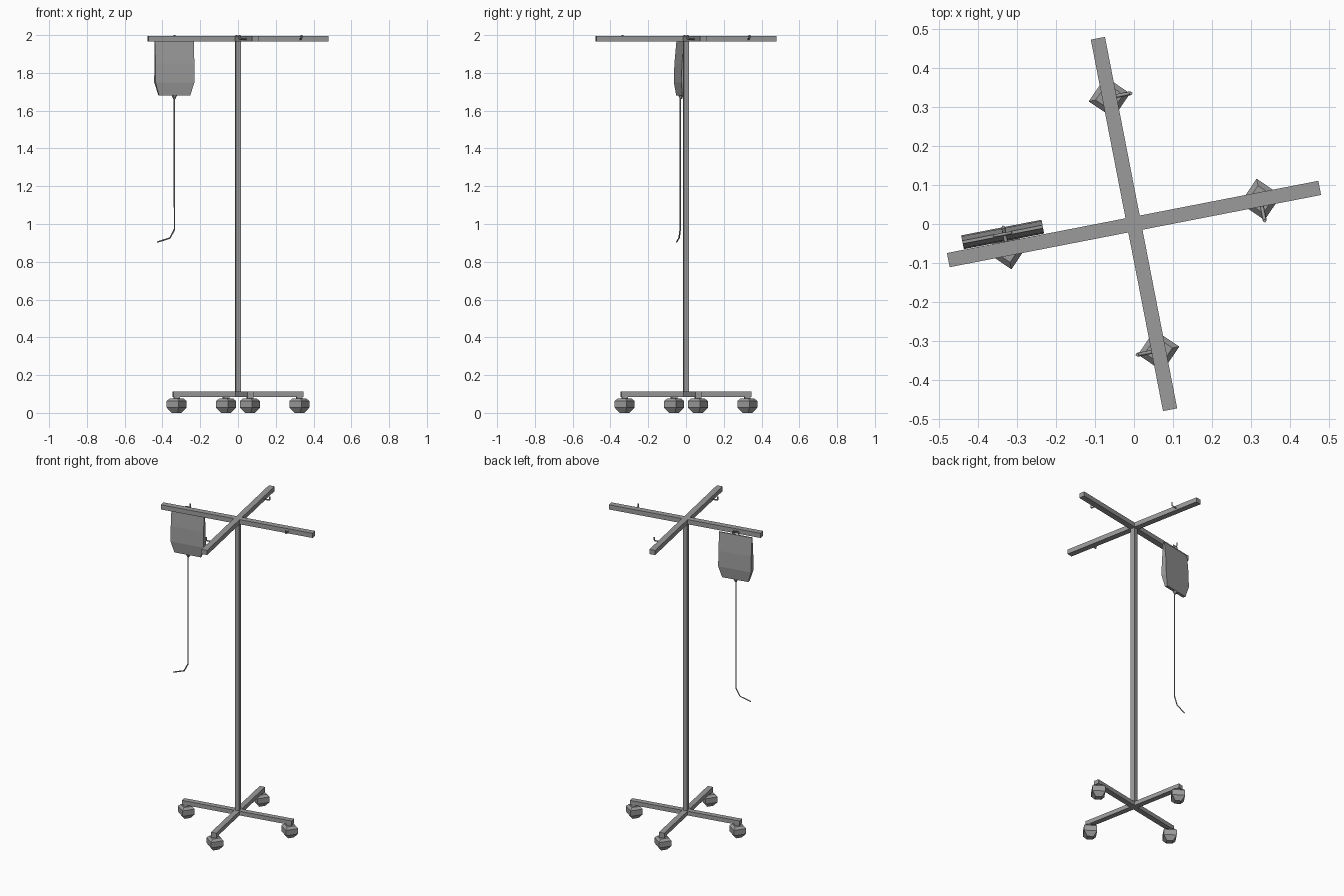
import bpy, bmesh
from math import radians, cos, sin, pi
from mathutils import Matrix, Vector

cube = bpy.data.objects.get("Cube")
if cube:
    bpy.data.objects.remove(cube)

grey = bpy.data.materials.new("plain_grey")
grey.use_nodes = True
COLOUR = (0.33, 0.33, 0.33, 1)
grey.diffuse_color = COLOUR
grey.node_tree.nodes["Principled BSDF"].inputs["Base Color"].default_value = COLOUR

# The whole stand is turned slightly about its mast
TURN = radians(11)
REACH = 0.331


def spin(quarter=0):
    return Matrix.Rotation(TURN + quarter * pi / 2, 4, 'Z')


def add(name, data, quarter=0):
    ob = bpy.data.objects.new(name, data)
    bpy.context.collection.objects.link(ob)
    data.materials.append(grey)
    ob.matrix_world = spin(quarter)
    return ob


def box(name, size, centre, quarter=0):
    bm = bmesh.new()
    bmesh.ops.create_cube(bm, size=1, matrix=Matrix.Translation(centre) @ Matrix.Diagonal((*size, 1)))
    me = bpy.data.meshes.new(name)
    bm.to_mesh(me)
    bm.free()
    return add(name, me, quarter)


def loft(name, rings, quarter=0):
    """Skin a list of equal-length rings, capping both ends."""
    bm = bmesh.new()
    loops = [[bm.verts.new(p) for p in ring] for ring in rings]
    n = len(loops[0])
    for low, high in zip(loops, loops[1:]):
        for i in range(n):
            j = (i + 1) % n
            bm.faces.new((low[i], low[j], high[j], high[i]))
    bm.faces.new(loops[0][::-1])
    bm.faces.new(loops[-1])
    bmesh.ops.recalc_face_normals(bm, faces=bm.faces)
    me = bpy.data.meshes.new(name)
    bm.to_mesh(me)
    bm.free()
    return add(name, me, quarter)


def rod(name, points, radius, quarter=0):
    cu = bpy.data.curves.new(name, 'CURVE')
    cu.dimensions = '3D'
    cu.bevel_depth = radius
    cu.bevel_resolution = 0
    cu.use_fill_caps = True
    sp = cu.splines.new('POLY')
    sp.points.add(len(points) - 1)
    for p, co in zip(sp.points, points):
        p.co = (*co, 1)
    return add(name, cu, quarter)


def ring(centre, radius, z, sides=4):
    return [(centre[0] + radius * cos(2 * pi * i / sides),
             centre[1] + radius * sin(2 * pi * i / sides), z) for i in range(sides)]


# Mast
box("mast", (0.028, 0.028, 1.88), (0, 0, 1.03))

# Crossed bars at the top and at the foot
for q, side in enumerate(("first", "second")):
    box(f"{side}_top_bar", (0.971, 0.037, 0.03), (0, 0, 1.98), q)
    box(f"{side}_foot_bar", (0.702, 0.034, 0.027), (0, 0, 0.0985), q)

# One caster and one hook on each of the four arms
CASTER = [(0.026, 0), (0.054, 0.028), (0.054, 0.063), (0.036, 0.077)]
for q in range(4):
    loft(f"caster_{q + 1}", [ring((REACH, 0), r, z) for r, z in CASTER], q)
    box(f"caster_stem_{q + 1}", (0.03, 0.03, 0.014), (REACH, 0, 0.081), q)
    rod(f"hook_{q + 1}", [(REACH, -0.01, 1.979), (REACH, -0.052, 1.979),
                          (REACH, -0.056, 1.984), (REACH, -0.056, 2.0)], 0.005, q)

# Hanging bag: half width, half thickness and height of each level
MID = Vector((-0.336, 0.038))
BAG = [(0.084, 0.009, 1.68), (0.105, 0.018, 1.75), (0.105, 0.015, 1.85), (0.105, 0.004, 1.967)]
loft("bag", [[(MID.x + sx * w, MID.y + sy * t, z)
              for sx, sy in ((-1, -1), (1, -1), (1, 1), (-1, 1))] for w, t, z in BAG])

# Loop that hangs the bag on its hook
rod("bag_loop", [(MID.x - 0.022, MID.y, 1.964), (MID.x - 0.016, MID.y, 1.987),
                 (MID.x + 0.016, MID.y, 1.987), (MID.x + 0.022, MID.y, 1.964)], 0.004)

# Outlet and drip tube
loft("bag_outlet", [ring(MID, r, z, 6) for r, z in ((0.006, 1.662), (0.015, 1.682))])
rod("drip_tube", [(MID.x, MID.y - 0.004, 1.68), (MID.x, MID.y - 0.004, 0.972),
                  (MID.x - 0.024, MID.y - 0.005, 0.926), (MID.x - 0.094, MID.y - 0.006, 0.904)], 0.004)
